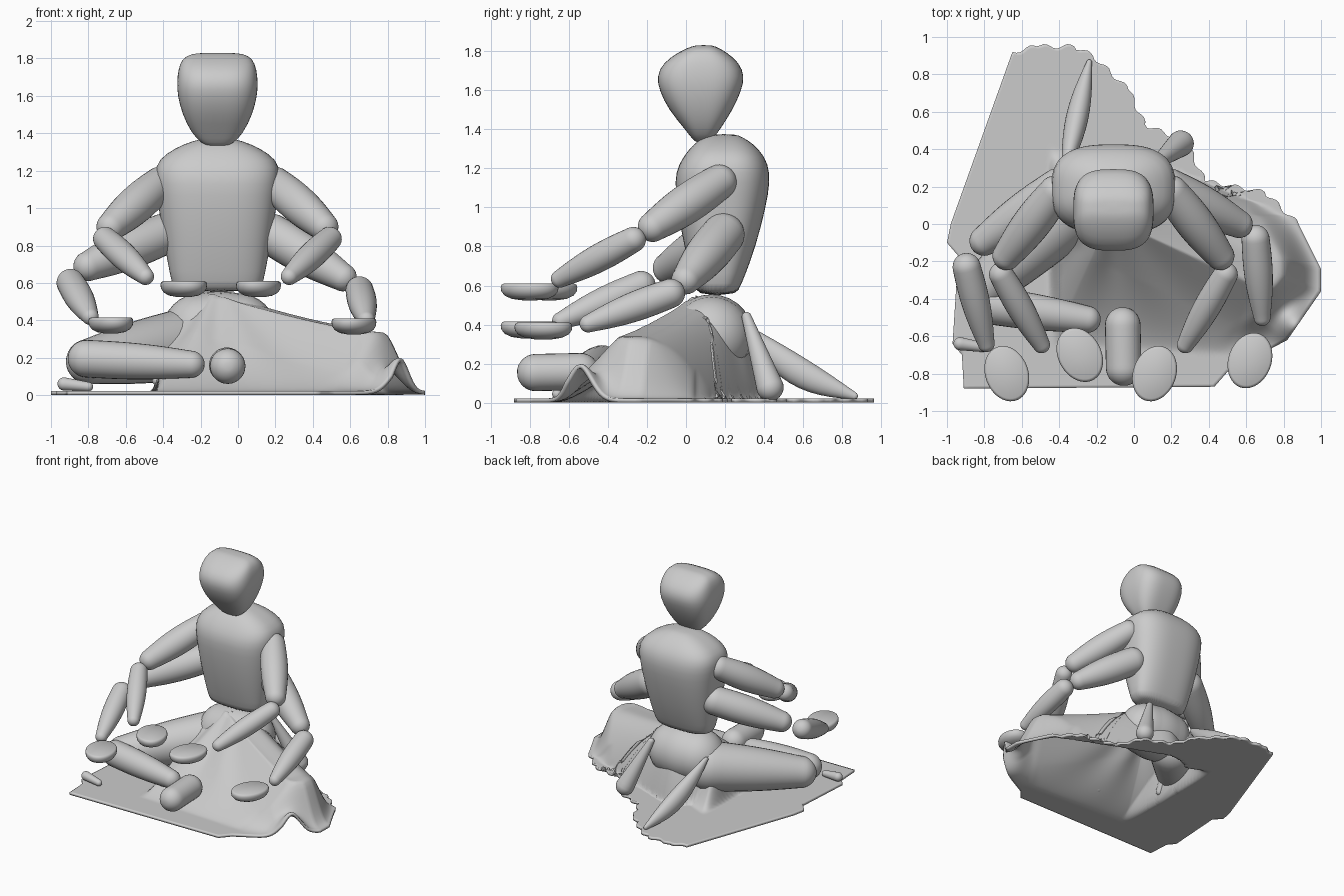
import bpy, bmesh, math
from mathutils import Vector

if "Cube" in bpy.data.objects:
    bpy.data.objects.remove(bpy.data.objects["Cube"])

CX = -0.11  # body centre line


def make_object(name, rings, cap=True):
    """Skin a list of vertex rings and shade it smooth."""
    bm = bmesh.new()
    rows = [[bm.verts.new(p) for p in r] for r in rings]
    n = len(rows[0])
    for a, b in zip(rows, rows[1:]):
        for i in range(n):
            j = (i + 1) % n
            bm.faces.new((a[i], a[j], b[j], b[i]))
    if cap:
        bm.faces.new(rows[0][::-1])
        bm.faces.new(rows[-1])
    bmesh.ops.recalc_face_normals(bm, faces=bm.faces)
    me = bpy.data.meshes.new(name)
    bm.to_mesh(me)
    bm.free()
    for p in me.polygons:
        p.use_smooth = True
    ob = bpy.data.objects.new(name, me)
    bpy.context.collection.objects.link(ob)
    return ob


def loft(name, sections, power, n=48):
    """Stack rounded-box sections: (z, half width, front y, back y)."""
    rings = []
    for z, w, f, b in sections:
        ring = []
        for i in range(n):
            a = 2 * math.pi * i / n
            c, s = math.cos(a), math.sin(a)
            e = 2 / power
            ring.append((CX + w * math.copysign(abs(c) ** e, c),
                         (f + b) / 2 + (b - f) / 2 * math.copysign(abs(s) ** e, s), z))
        rings.append(ring)
    ob = make_object(name, rings)
    m = ob.modifiers.new("smooth", 'SUBSURF')
    m.levels = m.render_levels = 1
    return ob


def limb(name, p0, p1, r0, r1, bulge=0.0, flat=1.0, sag=0.0, n=28):
    """Tapered capsule between two end centres."""
    p0, p1 = Vector(p0), Vector(p1)
    length = (p1 - p0).length
    q = (p1 - p0).to_track_quat('Z', 'Y')
    prof = []
    for k in range(1, 8):
        a = math.pi / 2 * k / 8
        prof.append((-r0 * math.cos(a), r0 * math.sin(a)))
    for k in range(13):
        t = k / 12
        prof.append((length * t, r0 + (r1 - r0) * t + bulge * math.sin(math.pi * t)))
    for k in range(7, 0, -1):
        a = math.pi / 2 * k / 8
        prof.append((length + r1 * math.cos(a), r1 * math.sin(a)))
    rings = []
    for h, r in prof:
        t = max(0, min(1, h / length))
        drop = Vector((0, 0, -sag * math.sin(math.pi * t)))
        rings.append([p0 + drop + q @ Vector((flat * r * math.cos(2 * math.pi * i / n),
                                              r * math.sin(2 * math.pi * i / n), h))
                      for i in range(n)])
    return make_object(name, rings)


# Head and torso
loft("head", [(1.33, .04, .06, .10), (1.345, .085, .035, .135), (1.40, .138, -.005, .175),
              (1.50, .188, -.09, .24), (1.60, .213, -.138, .285), (1.67, .217, -.15, .30),
              (1.74, .21, -.12, .275), (1.80, .19, -.03, .20), (1.825, .14, .03, .15),
              (1.83, .08, .06, .12)], 3.0)
loft("torso", [(.55, .225, .06, .26), (.60, .245, .045, .28), (.72, .268, .01, .33),
               (.90, .30, -.03, .385), (1.08, .325, -.055, .425), (1.18, .337, -.055, .43),
               (1.26, .32, -.015, .405), (1.325, .22, .04, .345), (1.36, .13, .09, .29),
               (1.375, .06, .14, .25)], 2.8)

# Upper pair of arms, mirrored about the body
for side, s in (("left", -1), ("right", 1)):
    limb(f"upper_arm_{side}", (CX + s * .31, .17, 1.13), (CX + s * .57, -.17, .90), .09, .077, .018)
    limb(f"upper_forearm_{side}", (CX + s * .60, -.27, .835), (CX + s * .385, -.645, .635), .065, .046, .016)

# Lower pair of arms
limb("lower_arm_left", (-.40, .19, .86), (-.80, -.09, .69), .11, .08, .015)
limb("lower_forearm_left", (-.895, -.23, .60), (-.79, -.64, .42), .075, .045, .015)
limb("lower_arm_right", (.18, .19, .86), (.56, .0, .63), .11, .075, .015)
limb("lower_forearm_right", (.65, -.08, .56), (.685, -.50, .405), .075, .045, .015)

# Bowl-shaped hands: flat tops, rounded undersides
for i, (x, y, z, turn) in enumerate([(-.68, -.80, .415, .35), (-.29, -.70, .61, .5),
                                     (.11, -.80, .61, -.35), (.62, -.73, .41, -.35)]):
    rings = []
    for r, h in [(.02, 0), (.9, 0), (.97, -.006), (1, -.018), (.98, -.04),
                 (.86, -.062), (.62, -.078), (.3, -.085), (.05, -.086)]:
        ring = []
        for k in range(40):
            a = 2 * math.pi * k / 40
            u, v = .115 * r * math.cos(a), .152 * r * math.sin(a)
            ring.append((x + u * math.cos(turn) - v * math.sin(turn),
                         y + u * math.sin(turn) + v * math.cos(turn), z + h))
        rings.append(ring)
    make_object(f"hand_{i + 1}", rings)

# Hips, bare leg and foot
limb("hips", (-.20, .13, .34), (.0, .13, .34), .205, .205, .01)
limb("thigh", (-.30, .12, .27), (-.80, -.34, .18), .19, .12, .01)
limb("shin", (-.81, -.43, .195), (-.25, -.51, .165), .10, .072, .01)
limb("foot", (-.06, -.54, .16), (-.055, -.77, .155), .095, .095)

# Draped cloth: outline rings raised over hip and covered knee
OUTLINE = [(-.65, .92), (-.98, .0), (-1, -.1), (-.94, -.17), (-.97, -.64), (-.92, -.70),
           (-.91, -.88), (.43, -.87), (.50, -.79), (.82, -.62), (1, -.36), (1, -.24),
           (.88, -.0), (.70, .17), (.38, .23), (.28, .44), (.06, .53), (-.03, .72),
           (-.22, .90), (-.32, .95), (-.52, .95)]
HIP, KNEE = Vector((CX + .02, .12)), Vector((.70, -.24))


def step(e0, e1, v):
    t = max(0, min(1, (v - e0) / (e1 - e0)))
    return t * t * (3 - 2 * t)


def height(x, y, f):
    p, axis = Vector((x, y)), KNEE - HIP
    t = max(0, min(1, (p - HIP).dot(axis) / axis.length_squared))
    off = p - (HIP + axis * t)
    d = off.length
    front = step(-.12, .12, -(off.x * .42 + off.y * .9))
    w_front, w_back = .74 - .34 * t, .27 + .04 * t
    uf, ub = min(1, max(0, d - .10) / w_front), min(1, d / w_back)
    shape = front * (1 - uf) ** 1.35 + (1 - front) * (1 - ub ** 2.4)
    spread = min(1, 3 * d)
    fold = 1 + .05 * spread * spread * math.sin(9 * math.atan2(y - .12, x + .1))
    ridge = .54 + (.34 - .54) * t - .015 * math.sin(math.pi * t)
    # hem falls to the floor except at the raised front corner
    lifted = math.exp(-((x - .87) ** 2 + (y + .56) ** 2) / .012)
    hem = 1 - step(.80, 1, f) * (1 - lifted) * step(.4, .6, x)
    return .022 + ((ridge - .022) * shape * fold * hem + .09 * lifted * step(.7, 1, f)) \
        * step(-.46, -.39, x)


edge = []
for k, (a, b) in enumerate(zip(OUTLINE, OUTLINE[1:] + OUTLINE[:1])):
    a, b = Vector(a), Vector(b)
    count = max(4, int((b - a).length / .018))
    side = Vector((b.y - a.y, a.x - b.x)).normalized()
    wave = .012 if k >= 12 else 0
    for i in range(count):
        t = i / count
        edge.append(a.lerp(b, t) + side * wave * math.sin(t * count * .9))
mid = Vector((-.1, .05))
rings = []
for i in range(61):
    f = .005 + .995 * i / 60
    rings.append([(p.x, p.y, height(p.x, p.y, f)) for p in (mid + (e - mid) * f for e in edge)])
cloth = make_object("draped_cloth", rings[::-1], cap=False)
if sum(p.normal.z for p in cloth.data.polygons) < 0:
    cloth.data.flip_normals()
mod = cloth.modifiers.new("thickness", 'SOLIDIFY')
mod.thickness, mod.offset = .02, -1

# Hanging cloth folds behind, at the side, and at the corner
limb("back_fold_long", (-.37, .27, .40), (-.24, .86, .035), .02, .02, .055, .8, .05)
limb("back_fold_short", (.10, .31, .44), (.25, .43, .08), .025, .07)
limb("side_fold", (-.42, -.03, .31), (-.43, -.20, .08), .02, .03, .01)
limb("corner_roll", (-.93, -.64, .06), (-.80, -.66, .045), .035, .025)
